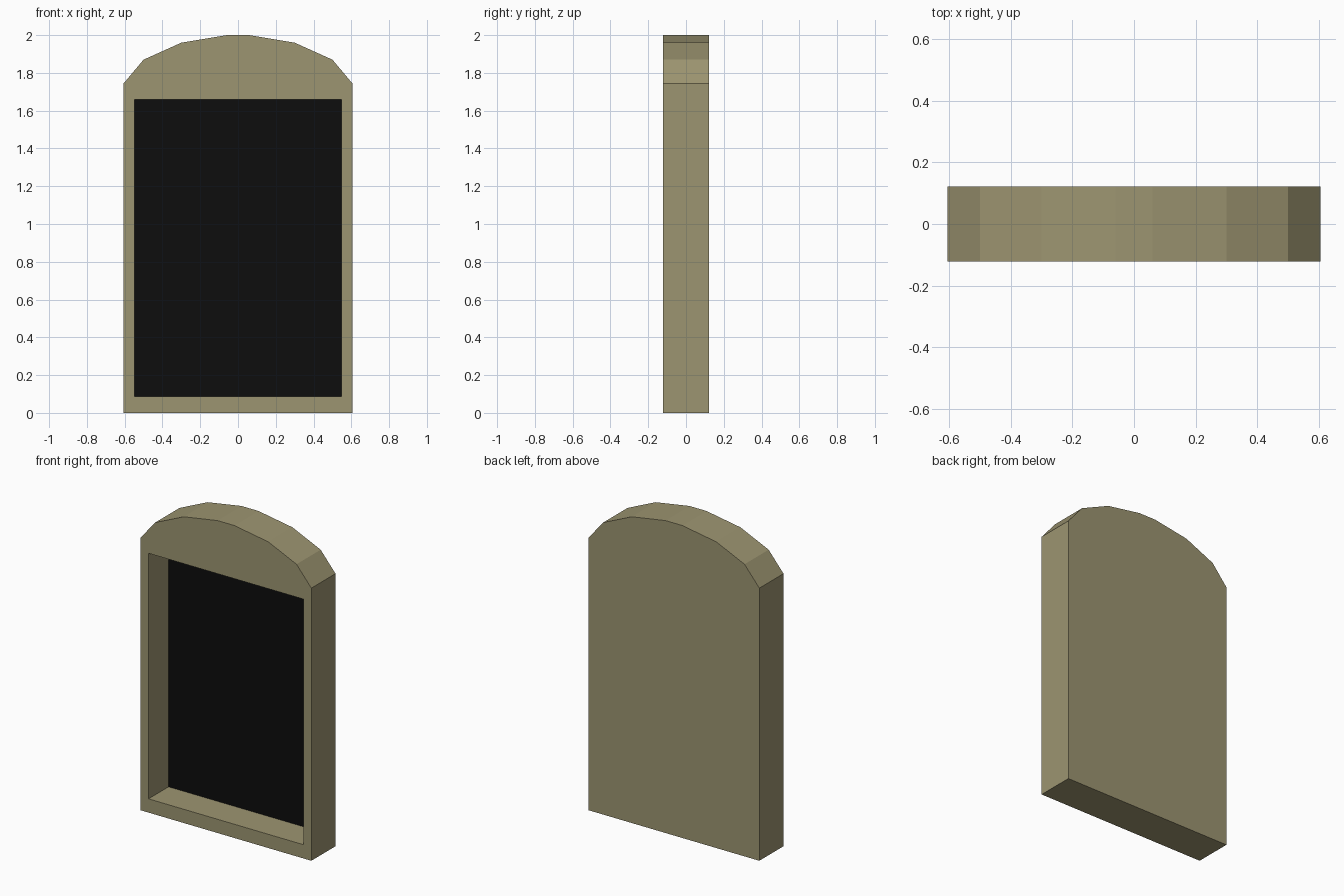
import bpy, bmesh

if "Cube" in bpy.data.objects:
    bpy.data.objects.remove(bpy.data.objects["Cube"])

FRONT, BACK, FLOOR = -0.122, 0.122, 0.08   # depth of front, back and recess floor


def material(name, color):
    mat = bpy.data.materials.new(name)
    mat.diffuse_color = (*color, 1)
    mat.use_nodes = True
    mat.node_tree.nodes["Principled BSDF"].inputs["Base Color"].default_value = mat.diffuse_color
    return mat


def finish(bm, name, mat):
    bmesh.ops.recalc_face_normals(bm, faces=bm.faces)
    mesh = bpy.data.meshes.new(name)
    bm.to_mesh(mesh)
    bm.free()
    mesh.materials.append(mat)
    obj = bpy.data.objects.new(name, mesh)
    bpy.context.collection.objects.link(obj)
    return obj


def ring(bm, points, y):
    return [bm.verts.new((x, y, z)) for x, z in points]


def walls(bm, a, b):
    n = len(a)
    for i in range(n):
        j = (i + 1) % n
        bm.faces.new((a[i], a[j], b[j], b[i]))


# Half of the arched outline, mirrored to the left
half = [(0.605, 0), (0.605, 1.745), (0.5, 1.87), (0.3, 1.96), (0.06, 2.0)]
outline = half + [(-x, z) for x, z in reversed(half)]
opening = [(0.548, 0.088), (0.548, 1.66), (-0.548, 1.66), (-0.548, 0.088)]

# Arched frame with a rectangular recess
bm = bmesh.new()
o = ring(bm, outline, FRONT)
back = ring(bm, outline, BACK)
i = ring(bm, opening, FRONT)
inner = ring(bm, opening, FLOOR)
walls(bm, o, back)
walls(bm, i, inner)
bm.faces.new(back)
bm.faces.new((o[0], o[1], i[1], i[0]))        # right stile
bm.faces.new(o[1:9] + [i[2], i[1]])           # arched head
bm.faces.new((o[8], o[9], i[3], i[2]))        # left stile
bm.faces.new((o[9], o[0], i[0], i[3]))        # sill
bm.faces.new(inner)                           # closes the solid for normals
bmesh.ops.recalc_face_normals(bm, faces=bm.faces)
frame = finish(bm, "arched_frame", material("olive_stone", (0.335, 0.300, 0.165)))

# Black floor of the recess
frame.data.materials.append(material("black", (0.004, 0.004, 0.004)))
frame.data.polygons[-1].material_index = 1
